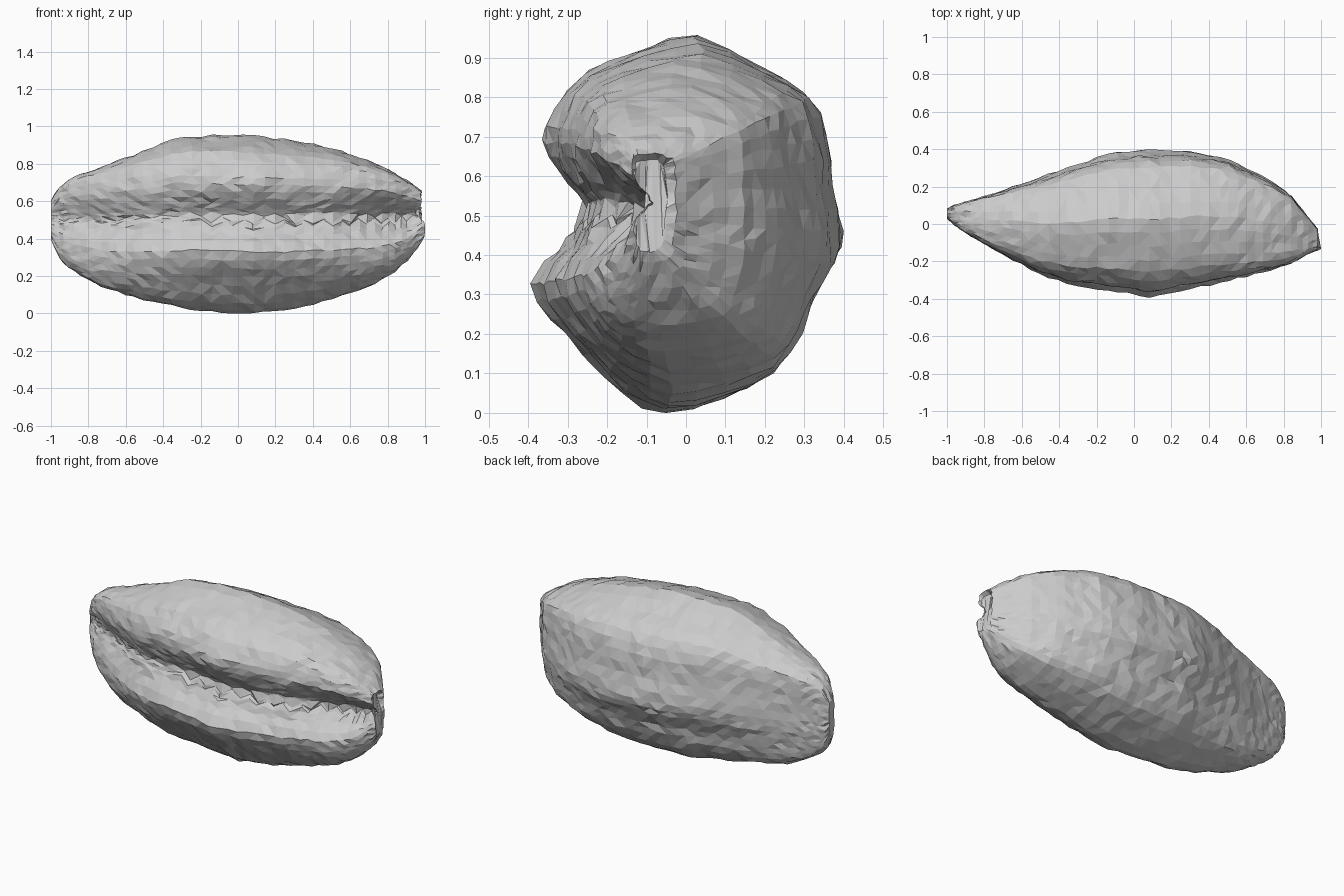
import bpy, bmesh, math, random

if "Cube" in bpy.data.objects:
    bpy.data.objects.remove(bpy.data.objects["Cube"])
random.seed(4)

# outline stations along the shell: x, front y, back y, bottom z, top z
STATIONS = [(-1, .03, .08, .395, .60), (-.96, -.005, .10, .30, .67), (-.89, -.055, .12, .235, .725),
            (-.73, -.15, .17, .14, .785), (-.5, -.27, .25, .072, .87), (-.33, -.33, .31, .035, .938),
            (-.1, -.36, .385, .005, .955), (.08, -.39, .395, .0, .95), (.3, -.35, .39, .025, .925),
            (.5, -.305, .345, .075, .887), (.72, -.25, .24, .15, .81), (.84, -.21, .15, .225, .75),
            (.92, -.165, .05, .30, .70), (1, -.13, -.05, .41, .64)]

# widest cross-section (y, z), running round the back from the bottom
PROFILE = [(-.06, 0), (.08, .035), (.21, .10), (.28, .20), (.31, .29), (.37, .38), (.39, .46),
           (.365, .58), (.35, .70), (.30, .81), (.18, .88), (.02, .955), (-.12, .92),
           (-.26, .865), (-.34, .77), (-.36, .69), (-.325, .615), (-.28, .56), (-.255, .52),
           (-.275, .49), (-.31, .43), (-.39, .33), (-.34, .24), (-.26, .15), (-.16, .05)]


def catmull(p0, p1, p2, p3, t):
    return [0.5 * (2 * b + (c - a) * t + (2 * a - 5 * b + 4 * c - d) * t * t
                   + (3 * b - a - 3 * c + d) * t ** 3) for a, b, c, d in zip(p0, p1, p2, p3)]


def station(x):
    for a, b in zip(STATIONS, STATIONS[1:]):
        if x <= b[0]:
            t = (x - a[0]) / (b[0] - a[0])
            return [p + (q - p) * t for p, q in zip(a, b)]
    return STATIONS[-1]


def fuller(w, k):
    """Push a 0..1 coordinate away from the middle, making the section squarer."""
    a = 2 * w - 1
    return .5 + .5 * a * (1 + k * max(0, 1 - a * a))


n = len(PROFILE)
section = [catmull(*(PROFILE[(i + k) % n] for k in (-1, 0, 1, 2)), t)
           for i in range(n) for t in (0, .5)]

# shell body: sections lofted along x, with a groove between the two lips
RINGS = 48
bm = bmesh.new()
rings = []
for r in range(RINGS):
    s = r / (RINGS - 1) * 2 - 1
    x = .45 * s + .55 * math.sin(s * math.pi / 2)
    _, front, back, low, high = station(x)
    k = .45 * min(1, 1.3 * x * x)
    end = max(0, (abs(x) - .5) / .5)
    tooth = (r % 2) * (1 if -.15 < x < .93 else .2)
    ring = []
    for y0, z0 in section:
        u, v = (y0 + .39) / .78, z0 / .955
        # how far inside the groove this point lies
        g = max(0, 1 - abs(v - .54) / .17) if y0 < -.2 else 0
        u = fuller(u, k) + g * end * (.42 if x > 0 else .25)
        y = front + (back - front) * u
        z = low + (high - low) * fuller(v, k)
        # tooth ridges on the lower lip
        if g > .3 and v < .56:
            y -= .02 * tooth * g * (1 - end * .5)
            z -= .035 * tooth * g
        px = x
        if r == RINGS - 1:
            px -= .035 * g + .035 * max(0, min(1, (v - .5) * 8)) + .015 * u
        j = .007 * (1 - abs(x) * .4)
        px += random.uniform(-j, j) * (abs(x) < .98)
        ring.append(bm.verts.new((px, y + random.uniform(-j, j),
                                  max(0, z + random.uniform(-j, j)))))
    rings.append(ring)

m = len(section)
for a, b in zip(rings, rings[1:]):
    for i in range(m):
        q = (i + 1) % m
        bm.faces.new((a[i], a[q], b[q], b[i]))
bm.faces.new(rings[0])
bm.faces.new(rings[-1][::-1])
bmesh.ops.triangulate(bm, faces=bm.faces[:])
bmesh.ops.recalc_face_normals(bm, faces=bm.faces[:])
mesh = bpy.data.meshes.new("shell_body")
bm.to_mesh(mesh)
bm.free()
bpy.context.collection.objects.link(bpy.data.objects.new("shell_body", mesh))
